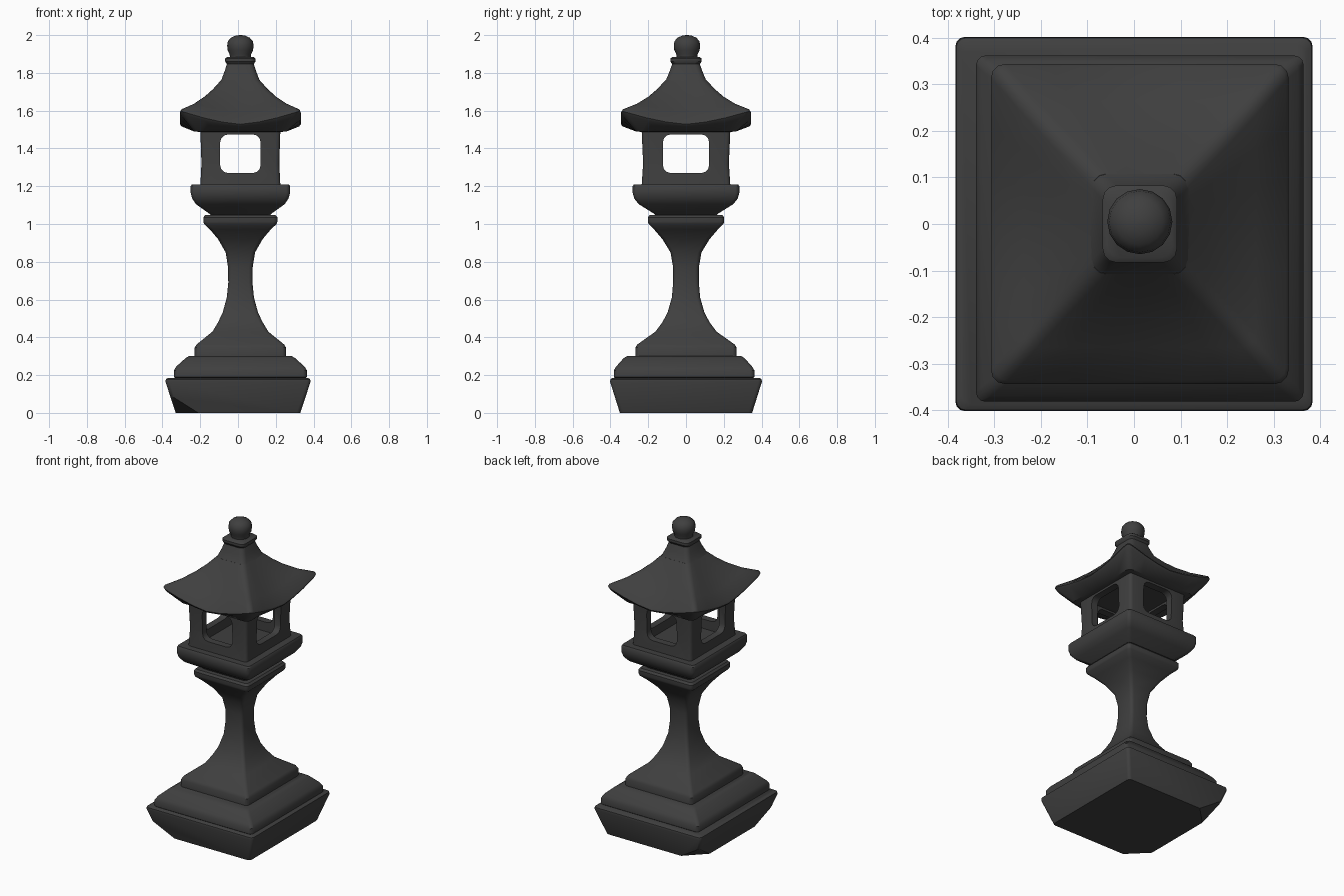
import bpy, bmesh, math
from mathutils import Vector

cube = bpy.data.objects.get("Cube")
if cube:
    bpy.data.objects.remove(cube, do_unlink=True)

stone = bpy.data.materials.new("dark_stone")
stone.use_nodes = True
COLOR = (0.05, 0.05, 0.05, 1)
stone.diffuse_color = COLOR
bsdf = stone.node_tree.nodes["Principled BSDF"]
bsdf.inputs["Base Color"].default_value = COLOR
bsdf.inputs["Roughness"].default_value = 0.8

CX = 0.0125  # the upper parts sit slightly off the base centre


def ring(hx, hy, z, lift=0, corner=0.02, splits=0):
    """Rounded rectangle whose corners may be lifted above its sides."""
    r = min(corner, hx * 0.4, hy * 0.4)
    arcs = []
    for k in range(4):
        sx, sy = (1, -1, -1, 1)[k], (1, 1, -1, -1)[k]
        arcs.append([Vector((sx * (hx - r) + r * math.cos(a), sy * (hy - r) + r * math.sin(a), z))
                     for a in [math.pi / 2 * (k + i / 3) for i in range(4)]])
    pts = []
    for k in range(4):
        pts += arcs[k]
        start, end = arcs[k][-1], arcs[(k + 1) % 4][0]
        pts += [start.lerp(end, (i + 1) / (splits + 1)) for i in range(splits)]
    for p in pts:
        p.z += lift * min(abs(p.x) / hx, abs(p.y) / hy) ** 1.5
    return pts


def finish(name, bm, loc):
    bmesh.ops.recalc_face_normals(bm, faces=bm.faces)
    mesh = bpy.data.meshes.new(name)
    bm.to_mesh(mesh)
    bm.free()
    mesh.materials.append(stone)
    ob = bpy.data.objects.new(name, mesh)
    ob.location = loc
    bpy.context.collection.objects.link(ob)
    return ob


def skin(rings):
    """Closed surface through a stack of rings."""
    bm = bmesh.new()
    loops = [[bm.verts.new(p) for p in pts] for pts in rings]
    n = len(loops[0])
    for a, b in zip(loops, loops[1:]):
        for i in range(n):
            j = (i + 1) % n
            bm.faces.new((a[i], a[j], b[j], b[i]))
    bm.faces.new(loops[0][::-1])
    bm.faces.new(loops[-1])
    return bm


def loft(name, sections, loc=(CX, 0, 0), corner=0.02, splits=0):
    return finish(name, skin([ring(*s, corner=corner, splits=splits) for s in sections]), loc)


# Plinth, with the two lower corners on one side broken off
bm = skin([ring(*s) for s in [(0.33, 0.35, 0), (0.384, 0.402, 0.165),
                              (0.382, 0.4, 0.178), (0.37, 0.388, 0.186)]])
for side in (-1, 1):
    cut = bmesh.ops.bisect_plane(bm, geom=bm.verts[:] + bm.edges[:] + bm.faces[:],
                                 plane_co=(-0.21, side * 0.35, 0),
                                 plane_no=(-1, side, -1.9), clear_outer=True)
    edges = [e for e in cut["geom_cut"] if isinstance(e, bmesh.types.BMEdge)]
    bmesh.ops.edgenet_fill(bm, edges=edges)
finish("plinth", bm, (0, 0, 0))

# Stepped base
loft("base_step", [(0.34, 0.36, 0.18), (0.352, 0.372, 0.19), (0.352, 0.372, 0.225),
                   (0.34, 0.36, 0.245), (0.29, 0.32, 0.29), (0.27, 0.30, 0.302)],
     loc=(CX, -0.01, 0))

# Flared column with its foot and capital
loft("column", [(0.242, 0.268, 0.295), (0.242, 0.268, 0.345), (0.232, 0.258, 0.362),
                (0.148, 0.162, 0.43), (0.118, 0.125, 0.48), (0.094, 0.098, 0.53),
                (0.072, 0.075, 0.61), (0.064, 0.068, 0.69), (0.065, 0.068, 0.77),
                (0.078, 0.082, 0.85), (0.118, 0.125, 0.92), (0.16, 0.168, 0.97),
                (0.192, 0.198, 1.0), (0.196, 0.202, 1.012), (0.196, 0.202, 1.035),
                (0.186, 0.192, 1.048)])

# Tray under the lamp chamber
loft("tray", [(0.155, 0.16, 1.045), (0.165, 0.17, 1.055), (0.235, 0.25, 1.105),
              (0.255, 0.274, 1.135), (0.263, 0.282, 1.165), (0.263, 0.282, 1.2),
              (0.257, 0.276, 1.21)])

# Lamp chamber, hollowed, with a window on each side
chamber = loft("lamp_chamber", [(0.212, 0.235, 1.2), (0.206, 0.227, 1.32), (0.212, 0.235, 1.5)])
quarter = math.pi / 2
hollow = loft("hollow_cutter", [(0.165, 0.185, 1.1), (0.165, 0.185, 1.6)])
cutters = [hollow]
for half_width, turn in ((0.107, 0), (0.122, quarter)):
    c = loft("window_cutter", [(half_width, 0.102, -0.5), (half_width, 0.102, 0.5)],
             loc=(CX, 0, 1.372), corner=0.045)
    c.rotation_euler = (quarter, 0, turn)
    cutters.append(c)
for c in cutters:
    c.hide_render = True
    mod = chamber.modifiers.new("cut", "BOOLEAN")
    mod.operation = "DIFFERENCE"
    mod.solver = "EXACT"
    mod.object = c
bpy.context.view_layer.update()
shell = bpy.data.meshes.new_from_object(chamber.evaluated_get(bpy.context.evaluated_depsgraph_get()))
chamber.modifiers.clear()
chamber.data = shell
for c in cutters:
    bpy.data.objects.remove(c, do_unlink=True)

# Roof with upturned corners
loft("roof", [(0.21, 0.23, 1.487), (0.245, 0.265, 1.49), (0.312, 0.336, 1.517, 0.065),
              (0.32, 0.344, 1.528, 0.072), (0.314, 0.337, 1.538, 0.075),
              (0.25, 0.265, 1.595, 0.045), (0.19, 0.2, 1.658, 0.02),
              (0.145, 0.153, 1.708, 0.008), (0.102, 0.108, 1.762)],
     corner=0.03, splits=5)

# Neck and collar on the roof
loft("roof_neck", [(0.115, 0.12, 1.745), (0.1, 0.105, 1.765), (0.083, 0.086, 1.81),
                   (0.07, 0.072, 1.85)], corner=0.03)
loft("roof_collar", [(0.07, 0.072, 1.845), (0.08, 0.083, 1.86), (0.08, 0.083, 1.876),
                     (0.07, 0.073, 1.884)], corner=0.03)

# Round finial
profile = [(0.055, 1.88), (0.057, 1.9), (0.067, 1.92), (0.07, 1.945), (0.066, 1.968),
           (0.05, 1.986), (0.026, 1.997), (0.006, 2.0)]
sides = 16
finish("finial", skin([[Vector((r * math.cos(math.tau * i / sides), r * math.sin(math.tau * i / sides), z))
                        for i in range(sides)] for r, z in profile]), (CX, 0.005, 0))

# Soft shading that keeps the hard edges
bpy.ops.object.select_all(action="DESELECT")
for ob in bpy.context.scene.objects:
    if ob.type == "MESH":
        ob.select_set(True)
        bpy.context.view_layer.objects.active = ob
bpy.ops.object.shade_smooth_by_angle(angle=math.radians(35))
